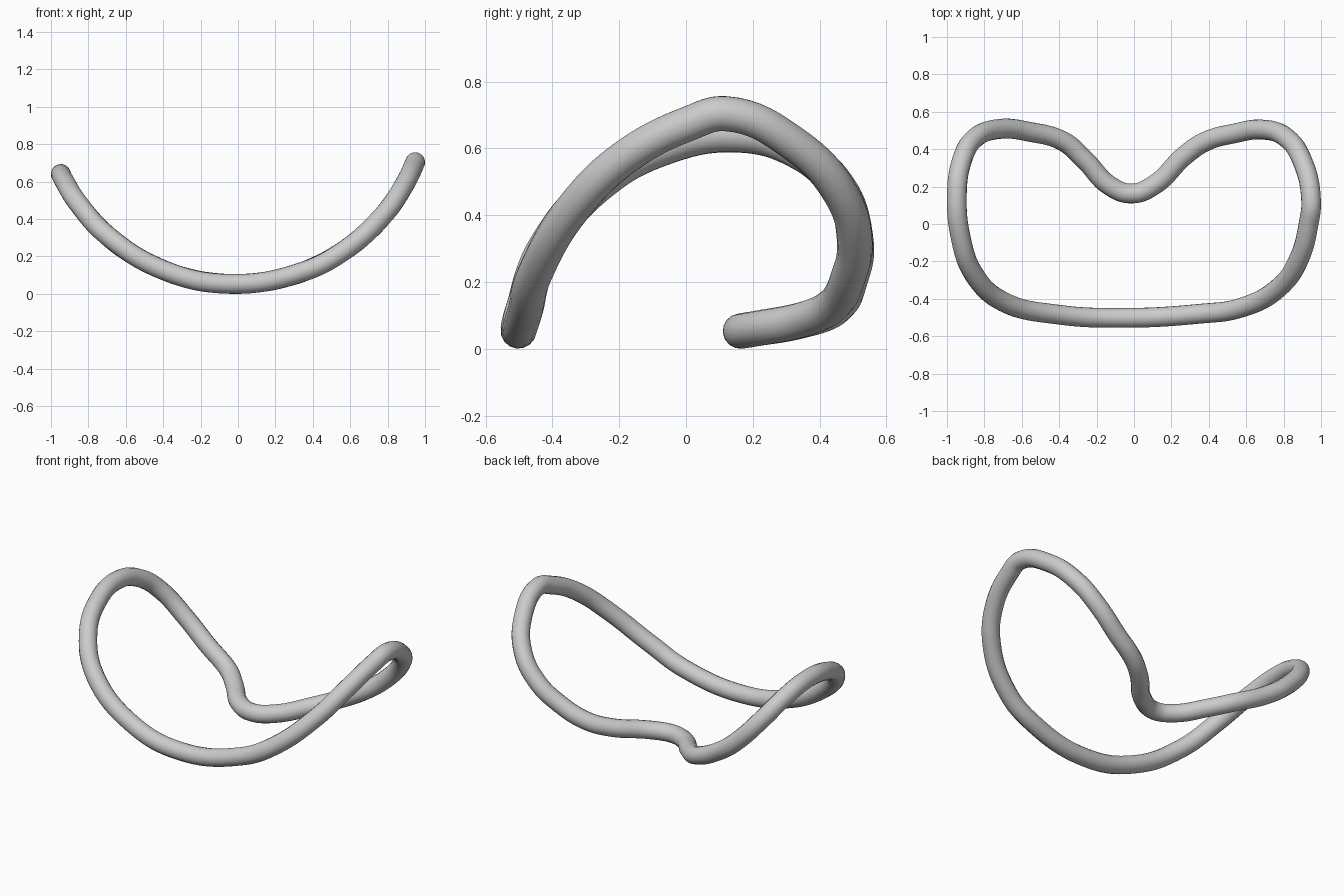
import bpy
from math import sqrt

if "Cube" in bpy.data.objects:
    bpy.data.objects.remove(bpy.data.objects["Cube"])

RADIUS = 0.053   # tube thickness
BEND = 1.035     # radius of the cylinder the outline is wrapped onto
X0 = -0.014      # lowest line of the bend

# outline seen from above (x, y)
outline = [
    (0.947, 0.12), (0.935, 0.01), (0.885, -0.18), (0.78, -0.335), (0.565, -0.45),
    (0.35, -0.48), (-0.05, -0.502), (-0.40, -0.485), (-0.70, -0.415),
    (-0.855, -0.27), (-0.925, -0.08), (-0.947, 0.16), (-0.92, 0.34),
    (-0.855, 0.455), (-0.72, 0.508), (-0.56, 0.493), (-0.375, 0.44),
    (-0.265, 0.345), (-0.13, 0.205), (-0.013, 0.163), (0.11, 0.21),
    (0.27, 0.365), (0.38, 0.44), (0.54, 0.485), (0.68, 0.505), (0.81, 0.465), (0.905, 0.325),
]


def bend_height(x):
    return RADIUS + BEND - sqrt(BEND ** 2 - (x - X0) ** 2)


# closed round tube following the bent outline
curve = bpy.data.curves.new("bent_rim", "CURVE")
curve.dimensions = "3D"
curve.bevel_depth = RADIUS
curve.bevel_resolution = 6
curve.resolution_u = 8
spline = curve.splines.new("BEZIER")
spline.bezier_points.add(len(outline) - 1)
for point, (x, y) in zip(spline.bezier_points, outline):
    point.co = (x, y, bend_height(x))
    point.handle_left_type = point.handle_right_type = "AUTO"
spline.use_cyclic_u = True
spline.use_smooth = True
rim = bpy.data.objects.new("bent_rim", curve)
bpy.context.collection.objects.link(rim)

# turn it into a smooth mesh
bpy.context.view_layer.objects.active = rim
rim.select_set(True)
bpy.ops.object.convert(target="MESH")
bpy.ops.object.shade_smooth()
